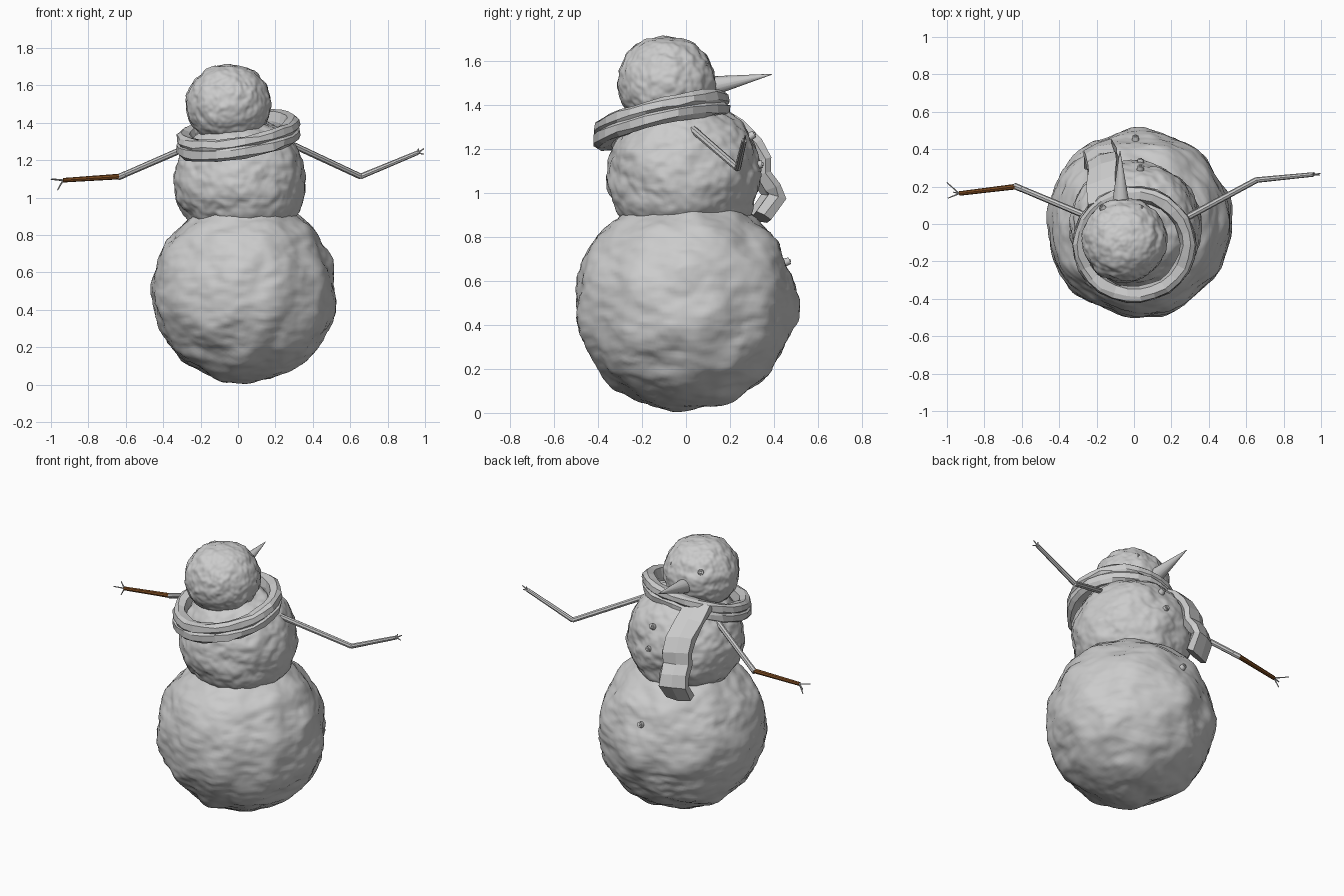
import bpy, bmesh, math, random
from mathutils import Vector, noise

if "Cube" in bpy.data.objects:
    bpy.data.objects.remove(bpy.data.objects["Cube"])

random.seed(4)


def finish(bm, name, smooth=None, material=None):
    bmesh.ops.recalc_face_normals(bm, faces=bm.faces)
    mesh = bpy.data.meshes.new(name)
    bm.to_mesh(mesh)
    bm.free()
    obj = bpy.data.objects.new(name, mesh)
    bpy.context.collection.objects.link(obj)
    if material:
        mesh.materials.append(material)
    if smooth:
        bpy.ops.object.select_all(action='DESELECT')
        obj.select_set(True)
        bpy.context.view_layer.objects.active = obj
        bpy.ops.object.shade_smooth_by_angle(angle=math.radians(smooth))
    return obj


def snowball(name, center, radii, lump, grain, freq, squash):
    """Sphere roughened with broad lumps and finer, flattened grain."""
    bm = bmesh.new()
    bmesh.ops.create_icosphere(bm, subdivisions=6, radius=1)
    c = Vector(center)
    for v in bm.verts:
        n = v.co.normalized()
        p = Vector([n[i] * radii[i] for i in range(3)])
        q = p + c * 3.1
        h = lump * noise.noise(q * 6)
        h += grain * noise.noise(Vector((q.x, q.y, q.z * squash)) * freq)
        h += grain * 0.5 * noise.noise(Vector((q.x, q.y, q.z * squash)) * freq * 2.1)
        v.co = c + p + n * h
    return finish(bm, name, smooth=60)


def rod(name, a, b, r1, r2, sides=8, smooth=40, material=None):
    """Tapered rod, cone or disc running from a to b."""
    a, b = Vector(a), Vector(b)
    bm = bmesh.new()
    bmesh.ops.create_cone(bm, cap_ends=True, segments=sides, radius1=r1, radius2=r2,
                          depth=(b - a).length)
    rot = (b - a).to_track_quat('Z', 'Y')
    for v in bm.verts:
        v.co = rot @ v.co + (a + b) / 2
    return finish(bm, name, smooth, material)


def sweep(name, frames, profile, closed, jitter):
    """Skin a cross-section along (centre, side axis, up axis) frames."""
    bm = bmesh.new()
    rings = []
    for c, s, u in frames:
        rings.append([bm.verts.new(c + s * x + u * y + Vector(
            [random.uniform(-jitter, jitter) for _ in range(3)])) for x, y in profile])
    n = len(profile)
    for i in range(len(rings) if closed else len(rings) - 1):
        a, b = rings[i], rings[(i + 1) % len(rings)]
        for j in range(n):
            bm.faces.new((a[j], a[(j + 1) % n], b[(j + 1) % n], b[j]))
    if not closed:
        bm.faces.new(rings[0])
        bm.faces.new(rings[-1])
    return finish(bm, name)


# Three rough snow balls
BODY, CHEST, HEAD = Vector((.03, 0, .5)), Vector((.01, -.01, 1.09)), Vector((-.05, -.088, 1.5))
snowball("lower_ball", BODY, (.492, .5, .492), .025, .008, 11, 2.2)
snowball("middle_ball", CHEST, (.35, .347, .345), .02, .010, 14, 1.3)
snowball("head_ball", HEAD, (.23, .222, .215), .012, .009, 19, 1.0)

# Nose cone
rod("nose", (-.07, .06, 1.475), (-.075, .39, 1.54), .054, .002, 16)


# Buttons and eyes: rimmed discs set on the surface
def button(name, pos, ball, r=.02):
    pos = Vector(pos)
    n = (pos - ball).normalized()
    rod(name + "_rim", pos - n * .025, pos + n * .007, r, r * .8, 12)
    rod(name + "_centre", pos, pos + n * .012, r * .5, r * .35, 12)


button("left_eye", (-.17, .09, 1.59), HEAD)
button("right_eye", (.04, .087, 1.59), HEAD)
button("button_1", (.035, .305, 1.265), CHEST)
button("button_2", (.035, .34, 1.13), CHEST)
button("button_3", (.008, .465, .69), BODY)
button("button_4", (.01, .5, .495), BODY)

# Scarf loop: tilted grooved band round the neck
Z = Vector((0, 0, 1))
frames = []
SEG = 26
for i in range(SEG):
    t = 2 * math.pi * i / SEG
    x, y = .29 * math.cos(t), .27 * math.sin(t)
    frames.append((Vector((x, y - .11, 1.332 + .15 * x + .25 * y)),
                   Vector((math.cos(t), math.sin(t), 0)), Z))
band = [(-.035, -.05), (.02, -.062), (.04, -.045), (.042, -.008), (.03, .002),
        (.04, .012), (.034, .046), (.012, .058), (-.03, .05), (-.045, 0)]
sweep("scarf_loop", frames, band, True, .005)

# Scarf tail: thick strip hanging over the chest
path = [Vector(p) for p in [(-.17, .11, 1.37), (-.17, .21, 1.31), (-.165, .29, 1.23),
                            (-.165, .335, 1.16), (-.17, .335, 1.09), (-.18, .38, 1.03),
                            (-.185, .40, .98), (-.19, .335, .89)]]
frames = []
for i, p in enumerate(path):
    d = (path[min(i + 1, len(path) - 1)] - path[max(i - 1, 0)]).normalized()
    side = Vector((-.93, -.36, 0)).normalized()
    frames.append((p, side, side.cross(d).normalized()))
strip = [(-.08, -.03), (0, -.04), (.08, -.03), (.088, .01), (.06, .038),
         (.01, .026), (-.05, .042), (-.085, .01)]
sweep("scarf_tail", frames, strip, False, .006)

# Stick arms with forked twig fingers
bark = bpy.data.materials.new("bark")
bark.diffuse_color = (.2, .07, .015, 1)
bark.use_nodes = True
bark.node_tree.nodes["Principled BSDF"].inputs["Base Color"].default_value = bark.diffuse_color


def arm(side, shoulder, elbow, wrist, tips, material=None):
    rod(side + "_upper_arm", shoulder, elbow, .018, .016)
    rod(side + "_forearm", elbow, wrist, .015, .012, material=material)
    for i, tip in enumerate(tips):
        rod(f"{side}_finger_{i + 1}", wrist, tip, .005, .003, 6)


arm("left", (-.2, .02, 1.3), (-.63, .2, 1.113), (-.935, .163, 1.093),
    [(-1.0, .222, 1.098), (-.995, .138, 1.10), (-.965, .17, 1.04)], bark)
arm("right", (.2, -.01, 1.325), (.655, .235, 1.113), (.96, .265, 1.24),
    [(.995, .27, 1.262), (.995, .262, 1.232), (.965, .272, 1.262)])
rod("left_elbow_collar", (-.60, .187, 1.126), (-.64, .204, 1.109), .017, .017)
